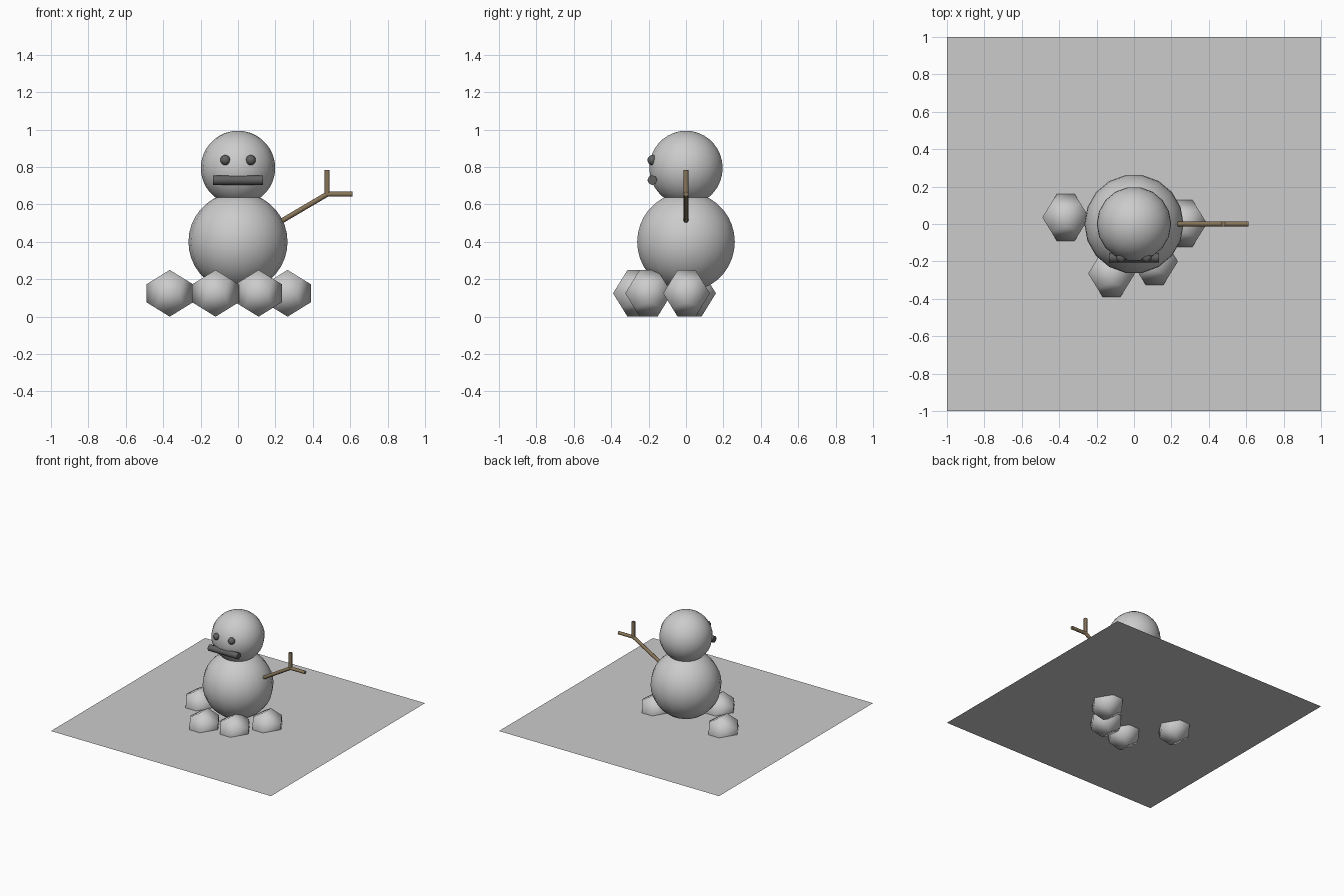
import bpy, bmesh
from math import radians, pi
from itertools import product
from mathutils import Vector, Matrix

if "Cube" in bpy.data.objects:
    bpy.data.objects.remove(bpy.data.objects["Cube"])


def material(name, rgb):
    m = bpy.data.materials.new(name)
    m.diffuse_color = (*rgb, 1)
    m.use_nodes = True
    m.node_tree.nodes["Principled BSDF"].inputs["Base Color"].default_value = m.diffuse_color
    return m


bark = material("bark", (0.25, 0.18, 0.10))
coal = material("coal", (0.12, 0.12, 0.12))


def finish(bm, name, mat=None, smooth=True):
    bmesh.ops.recalc_face_normals(bm, faces=bm.faces)
    for f in bm.faces:
        f.smooth = smooth
    mesh = bpy.data.meshes.new(name)
    bm.to_mesh(mesh)
    bm.free()
    if mat:
        mesh.materials.append(mat)
    ob = bpy.data.objects.new(name, mesh)
    bpy.context.collection.objects.link(ob)
    return ob


def ball(name, centre, r, seg, rings, mat=None):
    bm = bmesh.new()
    bmesh.ops.create_uvsphere(bm, u_segments=seg, v_segments=rings, radius=r,
                              matrix=Matrix.Translation(centre) @ Matrix.Rotation(pi / 2, 4, 'Z'))
    return finish(bm, name, mat)


def rod(name, a, b, r, mat):
    a, b = Vector(a), Vector(b)
    d = b - a
    bm = bmesh.new()
    bmesh.ops.create_cone(bm, cap_ends=True, segments=8, radius1=r, radius2=r, depth=d.length,
                          matrix=Matrix.Translation((a + b) / 2) @ d.to_track_quat('Z', 'Y').to_matrix().to_4x4())
    ob = finish(bm, name, mat)
    bpy.ops.object.select_all(action='DESELECT')
    ob.select_set(True)
    bpy.context.view_layer.objects.active = ob
    bpy.ops.object.shade_smooth_by_angle(angle=radians(50))
    return ob


def rock(name, centre, half):
    # twelve-sided stone: hull of the dodecahedron corners
    phi = (1 + 5 ** 0.5) / 2
    k = half / phi
    pts = list(product((-1, 1), repeat=3))
    for s, t in product((-1, 1), repeat=2):
        pts += [(0, s / phi, t * phi), (s * phi, 0, t / phi), (s / phi, t * phi, 0)]
    bm = bmesh.new()
    for p in pts:
        bm.verts.new(Vector(p) * k + Vector(centre))
    bmesh.ops.convex_hull(bm, input=bm.verts)
    bmesh.ops.dissolve_limit(bm, angle_limit=radians(5), verts=bm.verts, edges=bm.edges)
    return finish(bm, name)


GROUND = 0.125

# snow-covered ground sheet
bm = bmesh.new()
bmesh.ops.create_grid(bm, x_segments=1, y_segments=1, size=1,
                      matrix=Matrix.Translation((0, 0, GROUND)))
finish(bm, "snow_sheet", smooth=False)

# body and head
ball("body", (0, 0, 0.40), 0.265, 18, 18)
ball("head", (0, 0, 0.795), 0.199, 18, 18)

# face
for side, x in (("left", -0.068), ("right", 0.068)):
    ball(side + "_eye", (x, -0.18, 0.837), 0.027, 10, 10, coal)
rod("mouth", (-0.133, -0.18, 0.73), (0.133, -0.18, 0.73), 0.026, coal)

# stick arm with two twigs
elbow = (0.477, 0, 0.655)
rod("arm", (0.21, 0, 0.498), elbow, 0.0135, bark)
rod("upper_twig", elbow, (0.477, 0, 0.783), 0.0135, bark)
rod("outer_twig", elbow, (0.612, 0, 0.655), 0.0135, bark)

# stones half sunk into the sheet
for i, (x, y) in enumerate([(-0.365, 0.035), (-0.12, -0.265), (0.11, -0.20), (0.265, 0.003)]):
    rock(f"stone_{i + 1}", (x, y, GROUND), 0.125)
